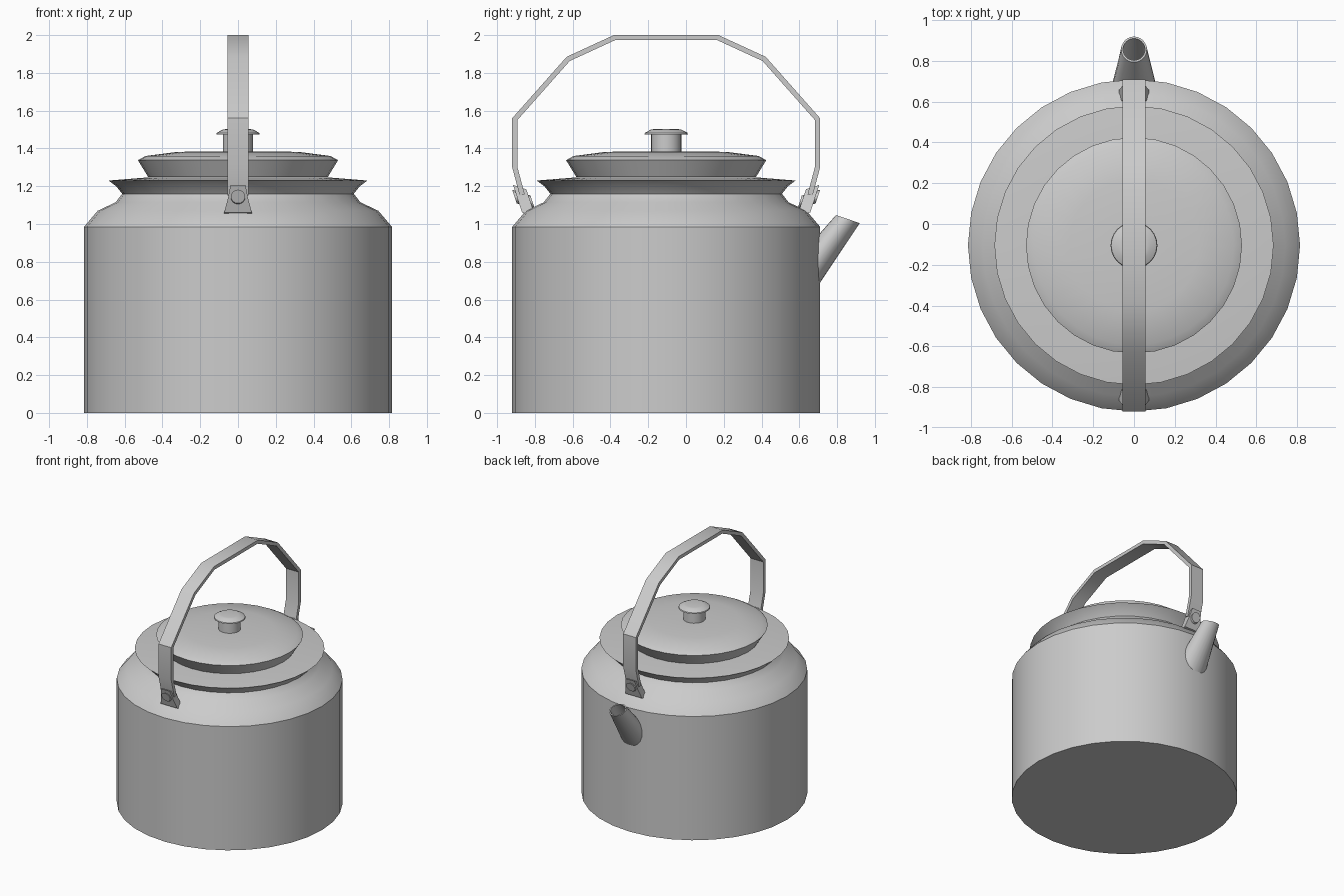
import bpy
import bmesh
from math import sin, cos, pi, radians
from mathutils import Vector

if "Cube" in bpy.data.objects:
    bpy.data.objects.remove(bpy.data.objects["Cube"])

CY = -0.105  # y of the kettle axis


def finish(name, bm, angle=30):
    bmesh.ops.recalc_face_normals(bm, faces=bm.faces)
    mesh = bpy.data.meshes.new(name)
    bm.to_mesh(mesh)
    bm.free()
    ob = bpy.data.objects.new(name, mesh)
    bpy.context.collection.objects.link(ob)
    bpy.ops.object.select_all(action='DESELECT')
    ob.select_set(True)
    bpy.context.view_layer.objects.active = ob
    bpy.ops.object.shade_smooth_by_angle(angle=radians(angle))
    return ob


def loft(bm, rings, caps=True, closed=False):
    loops = [[bm.verts.new(p) for p in ring] for ring in rings]
    pairs = list(zip(loops, loops[1:]))
    if closed:
        pairs.append((loops[-1], loops[0]))
    for a, b in pairs:
        n = len(a)
        for i in range(n):
            j = (i + 1) % n
            bm.faces.new((a[i], a[j], b[j], b[i]))
    if caps and not closed:
        bm.faces.new(loops[0])
        bm.faces.new(loops[-1])


def lathe(name, profile, n=32):
    bm = bmesh.new()
    loft(bm, [[(r * cos(2 * pi * i / n), CY + r * sin(2 * pi * i / n), z)
               for i in range(n)] for r, z in profile])
    return finish(name, bm)


def ellipse(center, u, v, n=24):
    return [center + u * cos(2 * pi * i / n) + v * sin(2 * pi * i / n) for i in range(n)]


# Body with shoulder, neck and flared rim
lathe("body", [(0.815, 0), (0.815, 0.985), (0.743, 1.07), (0.648, 1.115), (0.613, 1.16),
               (0.645, 1.2), (0.685, 1.23), (0.475, 1.247), (0.42, 1.247)])

# Lid and knob
lathe("lid", [(0.475, 1.248), (0.53, 1.338), (0.49, 1.36), (0.32, 1.382), (0.1, 1.385)])
lathe("knob", [(0.08, 1.375), (0.08, 1.475), (0.115, 1.475), (0.112, 1.483),
               (0.08, 1.5), (0.06, 1.503)], 24)

# Spout: tapered open tube with a slanted mouth
X = Vector((1, 0, 0))
tip, tip_v = Vector((0, 0.857, 1.026)), Vector((0, 0.063, -0.0215))
base, base_v = Vector((0, 0.65, 0.742)), Vector((0, 0, -0.142))
bm = bmesh.new()
loft(bm, [ellipse(base, X * 0.117, base_v), ellipse(tip, X * 0.063, tip_v),
          ellipse(tip, X * 0.054, tip_v * 0.85), ellipse(base, X * 0.105, base_v * 0.9)],
     closed=True)
finish("spout", bm)

# Carrying handle: flat strap swept along a mirrored outline
half = [(0.775, 1.15), (0.815, 1.30), (0.815, 1.56), (0.527, 1.885), (0.277, 2.0)]
path = [Vector(p) for p in half] + [Vector((-a, b)) for a, b in reversed(half)]
W, T = 0.056, 0.027
bm = bmesh.new()
rings = []
for i, p in enumerate(path):
    d0 = (p - path[i - 1]).normalized() if i else None
    d1 = (path[i + 1] - p).normalized() if i < len(path) - 1 else d0
    d0 = d0 or d1
    n0, n1 = Vector((-d0.y, d0.x)), Vector((-d1.y, d1.x))
    m = (n0 + n1).normalized()
    q = p + m * (T / m.dot(n0))
    rings.append([Vector((x, CY + c.x, c.y)) for x, c in ((-W, p), (W, p), (W, q), (-W, q))])
loft(bm, rings)
finish("handle", bm)

# Hinge brackets and rivets at both handle ends
for s, side in ((-1, "front"), (1, "back")):
    top = Vector((0, CY + s * 0.775, 1.195))
    low = Vector((0, CY + s * 0.728, 1.05))
    d = (low - top).normalized()
    out = Vector((0, s * abs(d.z), abs(d.y) * 1.0))
    bm = bmesh.new()
    loft(bm, [[c + X * (sx * w) + out * (so * 0.037)
               for sx, so in ((-1, -1), (1, -1), (1, 1), (-1, 1))]
              for c, w in ((top, 0.04), (top.lerp(low, 0.45), 0.052), (low, 0.073))])
    finish(side + "_bracket", bm)
    mid = top.lerp(low, 0.45)
    up = d * 0.038
    bm = bmesh.new()
    loft(bm, [ellipse(mid + out * k, X * 0.038, up, 16) for k in (-0.05, 0.052)])
    finish(side + "_rivet", bm)
